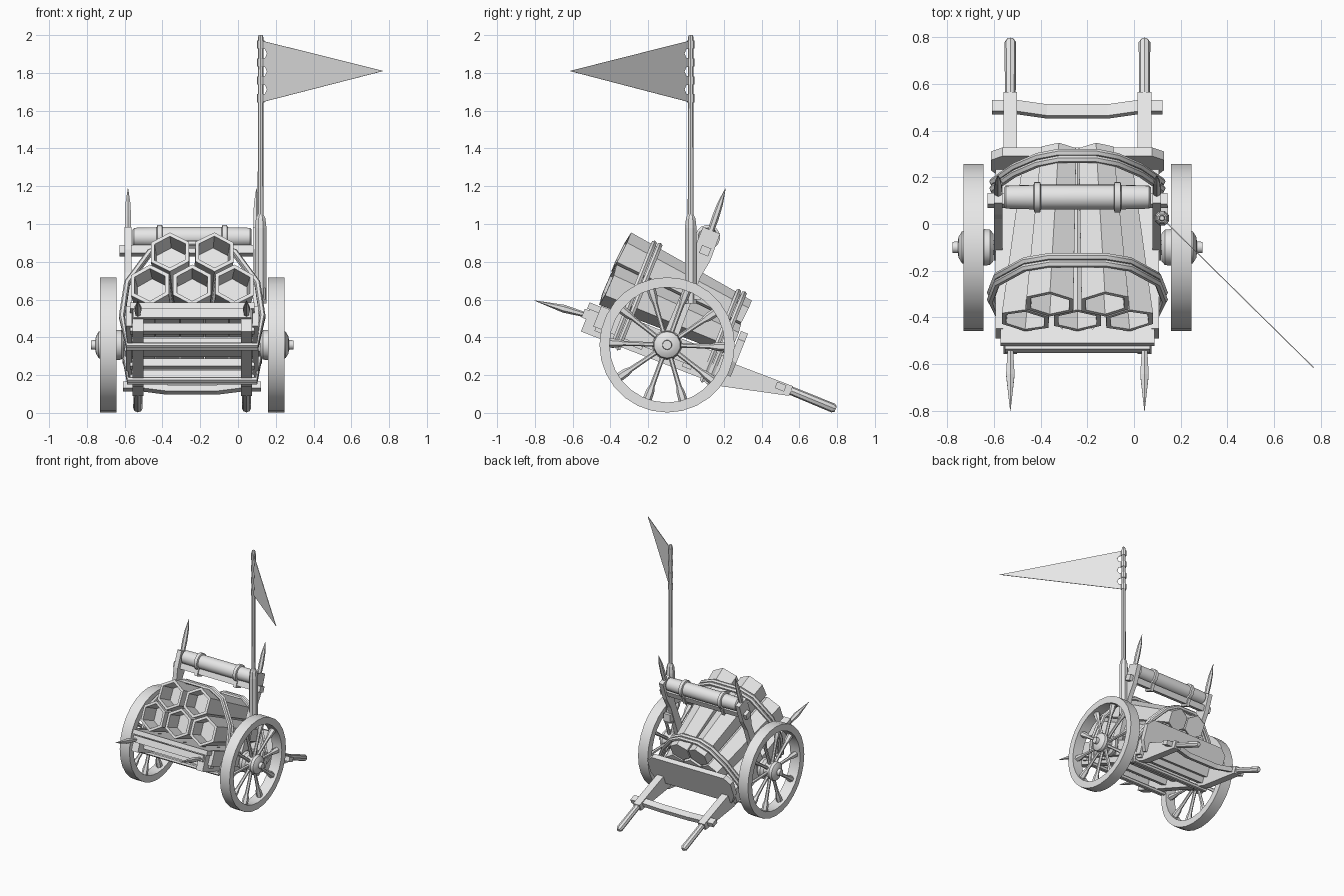
import bpy, bmesh, math
from mathutils import Vector, Matrix

if "Cube" in bpy.data.objects:
    bpy.data.objects.remove(bpy.data.objects["Cube"])

CX = -0.2425                      # cart centre line
TILT = math.radians(-22)
CART = Matrix.Translation((CX, -0.10, 0.36)) @ Matrix.Rotation(TILT, 4, 'X')
LEVEL = Matrix.Translation((CX, -0.10, 0.36))
WORLD = Matrix.Identity(4)

grey = bpy.data.materials.new("plain_grey")
grey.diffuse_color = (0.8, 0.8, 0.8, 1)
grey.use_nodes = True
grey.node_tree.nodes["Principled BSDF"].inputs["Base Color"].default_value = grey.diffuse_color


def finish(bm, name, mat=CART, smooth=False):
    bmesh.ops.recalc_face_normals(bm, faces=bm.faces)
    bm.transform(mat)
    me = bpy.data.meshes.new(name)
    bm.to_mesh(me)
    bm.free()
    me.materials.append(grey)
    ob = bpy.data.objects.new(name, me)
    bpy.context.collection.objects.link(ob)
    if smooth:
        bpy.ops.object.select_all(action='DESELECT')
        ob.select_set(True)
        bpy.context.view_layer.objects.active = ob
        bpy.ops.object.shade_smooth_by_angle(angle=math.radians(35))
    return ob


def box(bm, x, u, w):
    """Axis aligned box from three (low, high) ranges."""
    m = Matrix.Translation([(a + b) / 2 for a, b in (x, u, w)])
    s = Matrix.Diagonal([b - a for a, b in (x, u, w)] + [1])
    bmesh.ops.create_cube(bm, size=1, matrix=m @ s)


def rings(bm, loops, closed=False):
    """Skin a list of equal point loops, capping the ends unless closed."""
    vs = [[bm.verts.new(p) for p in loop] for loop in loops]
    n = len(vs[0])
    pairs = list(zip(vs, vs[1:])) + ([(vs[-1], vs[0])] if closed else [])
    for a, b in pairs:
        for i in range(n):
            j = (i + 1) % n
            bm.faces.new((a[i], a[j], b[j], b[i]))
    if not closed:
        bm.faces.new(vs[0])
        bm.faces.new(vs[-1])


def lathe(bm, p, q, profile, sides, closed=False, turn=0.0):
    """Turn (distance, radius) pairs round the line from p to q."""
    p, d = Vector(p), (Vector(q) - Vector(p)).normalized()
    ref = Vector((0, 0, 1)) if abs(d.z) < 0.95 else Vector((0, 1, 0))
    s = d.cross(ref).normalized()
    up = s.cross(d)
    ang = [2 * math.pi * i / sides + turn for i in range(sides)]
    rings(bm, [[p + d * t + (up * math.cos(a) + s * math.sin(a)) * r for a in ang]
               for t, r in profile], closed)


def prism(bm, pts, axis, lo, hi):
    """Extrude a 2D outline along x (axis 0) or u (axis 1)."""
    def at(c, h):
        return (h, c[0], c[1]) if axis == 0 else (c[0], h, c[1])
    rings(bm, [[at(c, h) for c in pts] for h in (lo, hi)])


def rope(bm, pts, r, sides=6):
    """Closed rope loop through points lying in one x-w plane."""
    pts = [Vector(p) for p in pts]
    loops = []
    for i, p in enumerate(pts):
        t = (pts[(i + 1) % len(pts)] - pts[i - 1]).normalized()
        out = t.cross(Vector((0, 1, 0)))
        loops.append([p + r * (out * math.cos(a) + Vector((0, 1, 0)) * math.sin(a))
                      for a in [2 * math.pi * k / sides for k in range(sides)]])
    rings(bm, loops, True)


# Wheels with tapered spokes and turned hubs
for side, label in ((-1, "left"), (1, "right")):
    bm = bmesh.new()
    c = side * 0.445
    lathe(bm, (c, 0, 0), (c + 1, 0, 0),
          [(-.043, .305), (-.043, .358), (.043, .358), (.043, .305)], 28, True)
    finish(bm, label + "_wheel_rim", LEVEL, True)
    bm = bmesh.new()
    for k in range(10):
        a = math.radians(34 + 36 * k)
        lathe(bm, (c, 0, 0), (c, math.cos(a), math.sin(a)),
              [(.05, .013), (.14, .012), (.23, .014), (.26, .022), (.31, .024)], 6)
    finish(bm, label + "_wheel_spokes", LEVEL, True)
    bm = bmesh.new()
    lathe(bm, (side * .36, 0, 0), (side, 0, 0),
          [(0, .06), (.015, .078), (.04, .08), (.06, .065), (.10, .065),
           (.115, .075), (.135, .07), (.15, .045), (.152, .026), (.175, .024)], 14)
    finish(bm, label + "_wheel_hub", LEVEL, True)

bm = bmesh.new()
lathe(bm, (-.40, 0, 0), (1, 0, 0), [(0, .035), (.8, .035)], 8)
box(bm, (-.34, .34), (-.05, .05), (-.05, .03))
finish(bm, "axle")

# Long side beams, round grips and front spikes
for side, label in ((-1, "left"), (1, "right")):
    x = side * .2875
    bm = bmesh.new()
    prism(bm, [(-.45, -.105), (.35, -.095), (.70, -.008), (.70, .047), (.36, .04), (-.45, .03)],
          0, x - .029, x + .029)
    finish(bm, label + "_shaft")
    bm = bmesh.new()
    lathe(bm, (x, .69, .021), (x, 1, .019), [(0, .023), (.25, .025), (.265, .015)], 8)
    finish(bm, label + "_grip", smooth=True)
    bm = bmesh.new()
    lathe(bm, (x, -.44, -.012), (x, -.737, -.045),
          [(0, .014), (.03, .014), (.14, .021), (.30, .001)], 6)
    finish(bm, label + "_front_spike")

# Bowed pull bar between the shafts
bm = bmesh.new()
bar = [(-.365, 0), (-.26, 0), (-.13, -.022), (.13, -.022), (.26, 0), (.365, 0)]
rings(bm, [[(x, .64 + o / 2 + a, .02 + o + b) for a, b in
            ((-.026, -.018), (.026, -.018), (.026, .018), (-.026, .018))] for x, o in bar])
finish(bm, "pull_bar")

# Bed planks, rails, front boards, battens
bm = bmesh.new()
for k in range(5):
    x = -.325 + k * .13
    box(bm, (x + .002, x + .128), (-.43, .34), (.025, .055))
finish(bm, "bed_planks")
bm = bmesh.new()
for s in (-1, 1):
    box(bm, sorted((s * .318, s * .35)), (-.40, .34), (-.055, .06))
finish(bm, "bed_rails")
bm = bmesh.new()
box(bm, (-.33, .33), (-.465, -.40), (.02, .055))
box(bm, (-.31, .31), (-.475, -.445), (-.035, .015))
for u in (-.36, -.14, .14, .31):
    box(bm, (-.33, .33), (u - .025, u + .025), (-.075, -.03))
finish(bm, "bed_crosspieces")
bm = bmesh.new()
prism(bm, [(-.33, -.03), (.33, -.03), (.37, .05), (.37, .17), (.32, .215),
           (-.32, .215), (-.37, .17), (-.37, .05)], 1, .335, .375)
finish(bm, "tailboard")

# Five hollow six-sided tubes narrowing to the rear: front x, front w, rear x, rear w
tubes = [(k * .224, .178, k * .158, .160) for k in (-1, 0, 1)]
tubes += [(k * .118, .365, k * .080, .300) for k in (-1, 1)]
for i, (fx, fw, bx, bw) in enumerate(tubes):
    bm = bmesh.new()
    p, q = Vector((fx, -.41, fw)), Vector((bx, .32, bw))
    L = (q - p).length
    lathe(bm, p, q, [(.13, .09), (0, .094), (0, .116), (L, .086)], 6)
    finish(bm, f"hex_tube_{i + 1}")

# Paired ropes around the load and bed
front = [(.12, .472), (.225, .425), (.345, .25), (.372, .06), (.345, -.11)]
rear = [(.08, .402), (.17, .355), (.27, .24), (.362, .07), (.34, -.10)]
for name, half, u in (("front_rope", front, -.25), ("rear_rope", rear, .26)):
    bm = bmesh.new()
    for du in (-.016, .016):
        pts = [(x, u + du, w) for x, w in half]
        rope(bm, pts + [(-x, y, w) for x, y, w in reversed(pts)], .016)
    finish(bm, name, smooth=True)

# Side posts with pointed tips
for side, label in ((-1, "left"), (1, "right")):
    bm = bmesh.new()
    x = side * .34
    prism(bm, [(-.04, -.05), (.04, -.05), (.03, .40), (.045, .50), (.04, .65),
               (-.058, .65), (-.058, .52), (-.03, .40)], 0, x - .018, x + .018)
    lathe(bm, (x, -.01, .62), (x, -.024, .885),
          [(0, .016), (.10, .019), (.18, .015), (.265, .001)], 6)
    finish(bm, label + "_post")

# Rolled cloth with straps, resting on a crossbar
bm = bmesh.new()
lathe(bm, (-.315, -.014, .609), (1, -.014, .609),
      [(0, .04), (.008, .05), (.16, .054), (.47, .054), (.622, .05), (.63, .04)], 14)
finish(bm, "cloth_roll", smooth=True)
bm = bmesh.new()
for x in (-.172, .172):
    lathe(bm, (x, -.014, .609), (1, -.014, .609),
          [(-.017, .05), (-.012, .066), (.012, .066), (.017, .05)], 14, True)
    box(bm, (x - .012, x + .012), (-.035, .035), (.50, .56))
finish(bm, "roll_straps", smooth=True)
bm = bmesh.new()
box(bm, (-.385, .385), (-.026, .026), (.515, .56))
finish(bm, "post_crossbar")

# Flag pole with socket and bracket
PX, PY = .12, .025
bm = bmesh.new()
lathe(bm, (PX, PY, .58), (PX, PY, 2),
      [(0, .033), (.40, .033), (.45, .027), (.47, .017)], 8, turn=math.pi / 8)
box(bm, (.085, .145), (.0, .08), (.60, .66))
finish(bm, "pole_socket", WORLD)
bm = bmesh.new()
lathe(bm, (PX, PY, 1.0), (PX, PY, 2), [(0, .016), (.99, .014), (1.0, .010)], 8)
finish(bm, "flag_pole", WORLD, True)
bm = bmesh.new()
tabs = (1.665, 1.76, 1.855, 1.95)
for z in tabs:
    lathe(bm, (PX, PY, z - .022), (PX, PY, z), [(0, .02), (.044, .02)], 8)
finish(bm, "flag_loops", WORLD, True)

# Triangular flag with rounded gaps between its loops
outline = [(.01, 1.645)]
for a, b in zip(tabs, tabs[1:]):
    zc = (a + b) / 2
    outline += [(.01, zc - .025), (.035, zc - .023), (.048, zc), (.035, zc + .023), (.01, zc + .025)]
outline += [(.01, 1.97), (.912, 1.81)]
bm = bmesh.new()
dx, dy = .712, -.702
off = Vector((-dy, dx, 0)) * .002
rings(bm, [[Vector((PX + dx * s, PY + dy * s, z)) + off * k for s, z in outline] for k in (-1, 1)])
finish(bm, "flag", WORLD)
